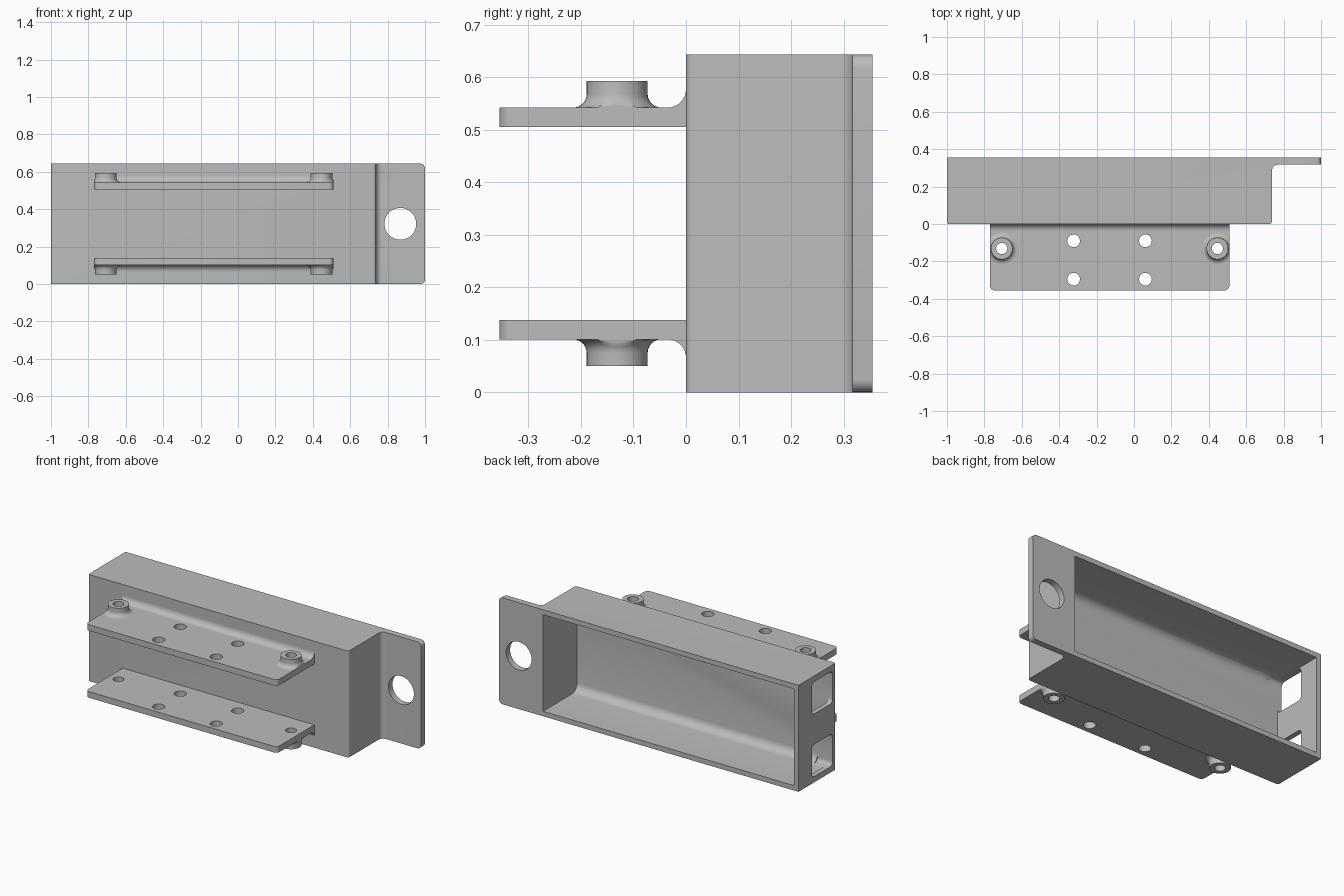
import bpy, bmesh, math
from mathutils import Vector

if "Cube" in bpy.data.objects:
    bpy.data.objects.remove(bpy.data.objects["Cube"])

H = 0.643          # total height
MID = H / 2        # mirror plane for the two shelves
BACK = 0.355       # rear plane
WALL = 0.03

grey = bpy.data.materials.new("plain grey")
grey.diffuse_color = (0.5, 0.5, 0.5, 1)
grey.use_nodes = True
grey.node_tree.nodes["Principled BSDF"].inputs["Base Color"].default_value = grey.diffuse_color


def rounded(points, steps=6):
    """Turn (x, y, radius) corners into a polygon with arc corners."""
    out, n = [], len(points)
    for i, (x, y, r) in enumerate(points):
        p = Vector((x, y))
        if r == 0:
            out.append(p)
            continue
        a = (Vector(points[i - 1][:2]) - p).normalized()
        b = (Vector(points[(i + 1) % n][:2]) - p).normalized()
        c = p + (a + b) * r                       # right-angle corners
        for k in range(steps + 1):
            t = k / steps * math.pi / 2
            out.append(c - b * r * math.cos(t) - a * r * math.sin(t))
    return out


def rect(u0, u1, v0, v1, r):
    return rounded([(u0, v0, r), (u1, v0, r), (u1, v1, r), (u0, v1, r)])


def circle(u, v, r, n=40):
    return [(u + r * math.cos(2 * math.pi * i / n),
             v + r * math.sin(2 * math.pi * i / n)) for i in range(n)]


def finish(name, bm):
    bmesh.ops.recalc_face_normals(bm, faces=bm.faces)
    mesh = bpy.data.meshes.new(name)
    bm.to_mesh(mesh)
    bm.free()
    mesh.materials.append(grey)
    ob = bpy.data.objects.new(name, mesh)
    bpy.context.collection.objects.link(ob)
    return ob


def prism(name, outline, axis, lo, hi):
    """Extrude an outline along an axis; outline lies in the other two axes."""
    place = {"x": lambda p, d: (d, p[0], p[1]),
             "y": lambda p, d: (p[0], d, p[1]),
             "z": lambda p, d: (p[0], p[1], d)}[axis]
    bm = bmesh.new()
    a = [bm.verts.new(place(p, lo)) for p in outline]
    b = [bm.verts.new(place(p, hi)) for p in outline]
    n = len(a)
    bm.faces.new(a)
    bm.faces.new(b)
    for i in range(n):
        bm.faces.new((a[i], a[(i + 1) % n], b[(i + 1) % n], b[i]))
    return finish(name, bm)


def cut(ob, cutter, operation="DIFFERENCE"):
    mod = ob.modifiers.new("cut", "BOOLEAN")
    mod.object, mod.operation, mod.solver = cutter, operation, "EXACT"
    bpy.context.view_layer.objects.active = ob
    bpy.ops.object.modifier_apply(modifier=mod.name)
    bpy.data.objects.remove(cutter, do_unlink=True)


def smooth(ob):
    bpy.ops.object.select_all(action="DESELECT")
    ob.select_set(True)
    bpy.context.view_layer.objects.active = ob
    bpy.ops.object.shade_smooth_by_angle(angle=math.radians(30))


# Housing with side flange
housing = prism("housing", rounded([
    (-1, 0, 0.012), (0.738, 0, 0.015), (0.738, 0.317, 0.03),
    (1, 0.317, 0), (1, BACK, 0), (-1, BACK, 0)]), "z", 0, H)

# Rounded outer flange corners
cut(housing, prism("corner_trim", rounded([
    (-1.2, -0.0, 0), (1, 0, 0.025), (1, H, 0.025), (-1.2, H, 0)]),
    "y", -0.1, 0.5), "INTERSECT")

# Open cavity at the rear, filleted along its deep edges
cut(housing, prism("cavity", rounded([
    (WALL, WALL, 0.05), (0.45, WALL, 0), (0.45, H - WALL, 0),
    (WALL, H - WALL, 0.05)]), "x", -1 + WALL, 0.706))

# Mounting hole in the flange
cut(housing, prism("flange_hole", circle(0.868, MID, 0.085), "y", 0.2, 0.5))

# Two windows in the left end
for z0 in (0.035, 0.413):
    cut(housing, prism("window", rect(0.03, 0.228, z0, z0 + 0.195, 0.025),
                       "x", -1.1, -0.9))
smooth(housing)

# Shelves, mirrored about mid height
X0, X1 = -0.77, 0.51
BOSSES = (-0.707, 0.446)
BOSS_Y = -0.131
for label, s in (("upper", 1), ("lower", -1)):
    inner, outer, top = MID + s * 0.1835, MID + s * 0.2205, MID + s * 0.2715

    shelf = prism(label + "_shelf", rounded([
        (X0, -BACK, 0.025), (X1, -BACK, 0.025), (X1, 0.005, 0), (X0, 0.005, 0)]),
        "z", min(inner, outer), max(inner, outer))
    holes = [(x, y, 0.034) for x in (-0.323, 0.061) for y in (-0.09, -0.295)]
    holes += [(x, BOSS_Y, 0.03) for x in BOSSES]
    for x, y, r in holes:
        cut(shelf, prism("hole", circle(x, y, r), "z", -0.1, 0.8))
    smooth(shelf)

    # Fillet joining shelf to housing
    R = 0.035
    arc = [(-R + R * math.sin(t), outer + s * R * (1 - math.cos(t)))
           for t in [k / 8 * math.pi / 2 for k in range(9)]]
    smooth(prism(label + "_fillet", arc + [(0.004, outer + s * R),
                 (0.004, outer - s * 0.004), (-R, outer - s * 0.004)],
                 "x", X0, X1))

    # Hollow bosses with flared feet, trimmed at the shelf ends
    for side, bx in zip(("left", "right"), BOSSES):
        f = 0.026
        prof = [(0.058 + f * (1 - math.sin(t)), outer + s * f * (1 - math.cos(t)))
                for t in [k / 6 * math.pi / 2 for k in range(7)]]
        prof += [(0.058, top), (0.03, top), (0.03, outer)]
        bm = bmesh.new()
        rings = [[bm.verts.new((min(max(x, X0), X1), y, z))
                  for x, y in circle(bx, BOSS_Y, r)] for r, z in prof]
        for a, b in zip(rings, rings[1:]):
            for i in range(len(a)):
                j = (i + 1) % len(a)
                bm.faces.new((a[i], a[j], b[j], b[i]))
        # close the underside so the boss is solid
        for i in range(len(rings[0])):
            j = (i + 1) % len(rings[0])
            bm.faces.new((rings[-1][i], rings[-1][j], rings[0][j], rings[0][i]))
        smooth(finish(f"{label}_{side}_boss", bm))
